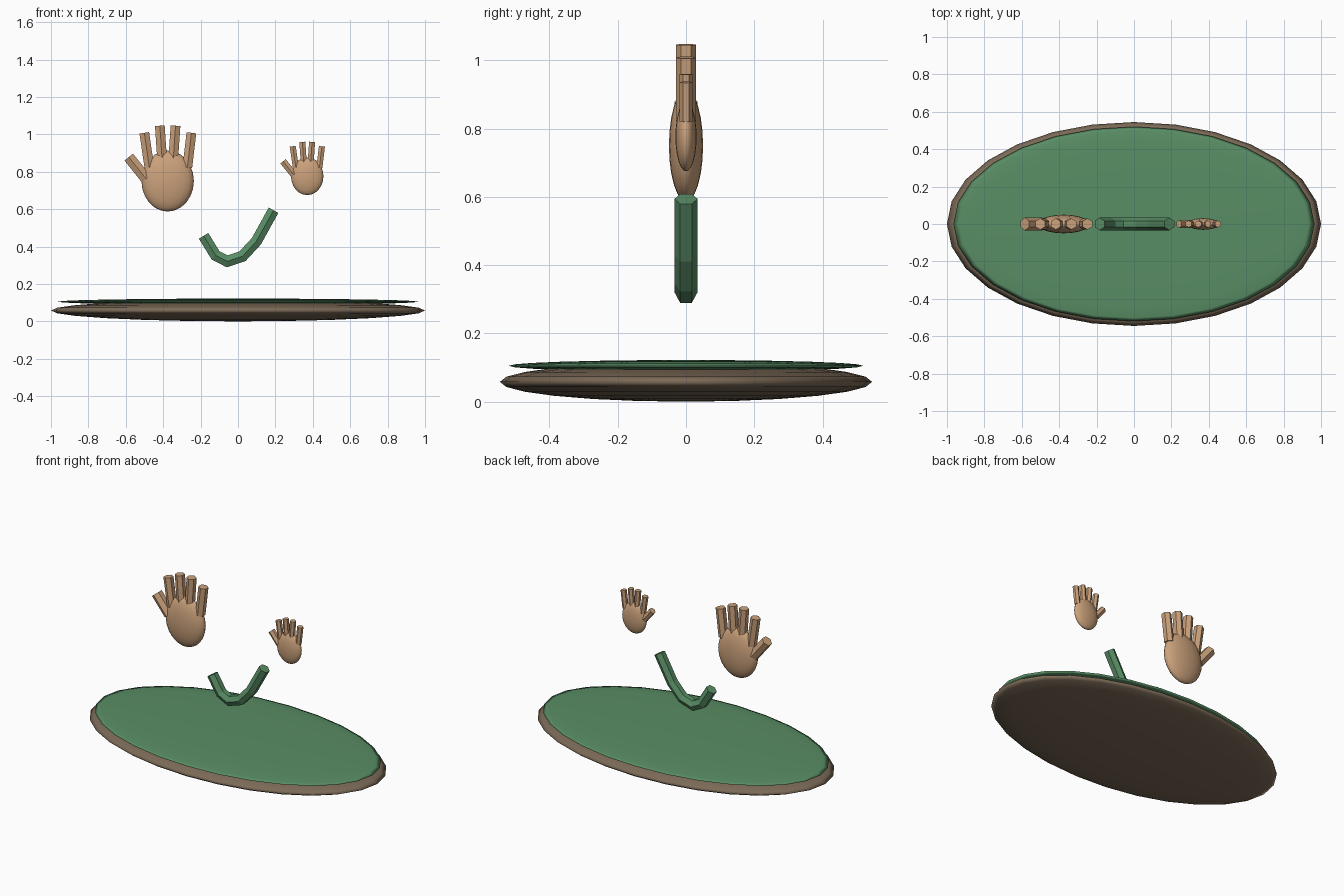
import bpy, math
from mathutils import Vector, Matrix

if "Cube" in bpy.data.objects:
    bpy.data.objects.remove(bpy.data.objects["Cube"])


def material(name, rgb):
    m = bpy.data.materials.new(name)
    m.diffuse_color = (*rgb, 1)
    m.use_nodes = True
    m.node_tree.nodes["Principled BSDF"].inputs["Base Color"].default_value = m.diffuse_color
    return m


SOIL = material("soil", (0.20, 0.145, 0.095))
GREEN = material("green", (0.10, 0.27, 0.13))
SKIN = material("skin", (0.60, 0.36, 0.20))


def ellipsoid(name, loc, radii, mat, segments, rings):
    bpy.ops.mesh.primitive_uv_sphere_add(segments=segments, ring_count=rings, radius=1, location=loc)
    ob = bpy.context.object
    ob.name = name
    ob.data.transform(Matrix.Diagonal((*radii, 1)))
    ob.data.materials.append(mat)
    bpy.ops.object.shade_smooth()
    return ob


def rod(name, a, b, r, mat):
    # six-sided rod in the xz plane, corners pointing along y
    a, b = Vector((a[0], 0, a[1])), Vector((b[0], 0, b[1]))
    d = b - a
    bpy.ops.mesh.primitive_cylinder_add(vertices=6, radius=r, depth=d.length, location=(a + b) / 2,
                                        rotation=(0, math.atan2(d.x, d.z), 0))
    ob = bpy.context.object
    ob.name = name
    ob.data.materials.append(mat)


# Ground mound with a thin grass layer
ellipsoid("soil_base", (0, 0, 0.058), (1, 0.545, 0.058), SOIL, 28, 12)
ellipsoid("grass_top", (0, 0, 0.105), (0.965, 0.52, 0.017), GREEN, 28, 12)

# Bent stem: six-sided tube along a path
path = [(-0.184, 0.457), (-0.12, 0.353), (-0.058, 0.321),
        (0.024, 0.348), (0.098, 0.428), (0.19, 0.594)]
pts = [Vector((x, 0, z)) for x, z in path]
verts, faces = [], []
for i, p in enumerate(pts):
    t1 = (pts[min(i + 1, 5)] - pts[min(i, 4)]).normalized()
    t0 = (pts[max(i, 1)] - pts[max(i - 1, 0)]).normalized()
    t = (t0 + t1).normalized()
    side = Vector((-t.z, 0, t.x)) / t.dot(t1)
    for k in range(6):
        a = k * math.pi / 3
        verts.append(p + 0.034 * (Vector((0, math.cos(a), 0)) + side * math.sin(a)))
for i in range(5):
    for k in range(6):
        n = (k + 1) % 6
        faces.append((i * 6 + k, i * 6 + n, i * 6 + 6 + n, i * 6 + 6 + k))
faces += [tuple(range(5, -1, -1)), tuple(range(30, 36))]
mesh = bpy.data.meshes.new("bent_stem")
mesh.from_pydata(verts, [], faces)
mesh.materials.append(GREEN)
stem = bpy.data.objects.new("bent_stem", mesh)
bpy.context.collection.objects.link(stem)

# Hands: palm, four fingers and a thumb, offsets from the palm centre
FINGERS = [("finger_1", (-0.098, 0.073), (-0.125, 0.258), 0.030),
           ("finger_2", (-0.028, 0.09), (-0.042, 0.296), 0.030),
           ("finger_3", (0.028, 0.09), (0.042, 0.296), 0.030),
           ("finger_4", (0.105, 0.073), (0.127, 0.258), 0.030),
           ("thumb", (-0.115, 0.012), (-0.208, 0.128), 0.034)]


def hand(prefix, cx, cz, s):
    ellipsoid(prefix + "_palm", (cx, 0, cz), (0.140 * s, 0.05 * s, 0.163 * s), SKIN, 20, 12)
    for name, a, b, r in FINGERS:
        rod(f"{prefix}_{name}", (cx + a[0] * s, cz + a[1] * s),
            (cx + b[0] * s, cz + b[1] * s), r * s, SKIN)


hand("large_hand", -0.376, 0.75, 1.0)
hand("small_hand", 0.37, 0.776, 0.62)
